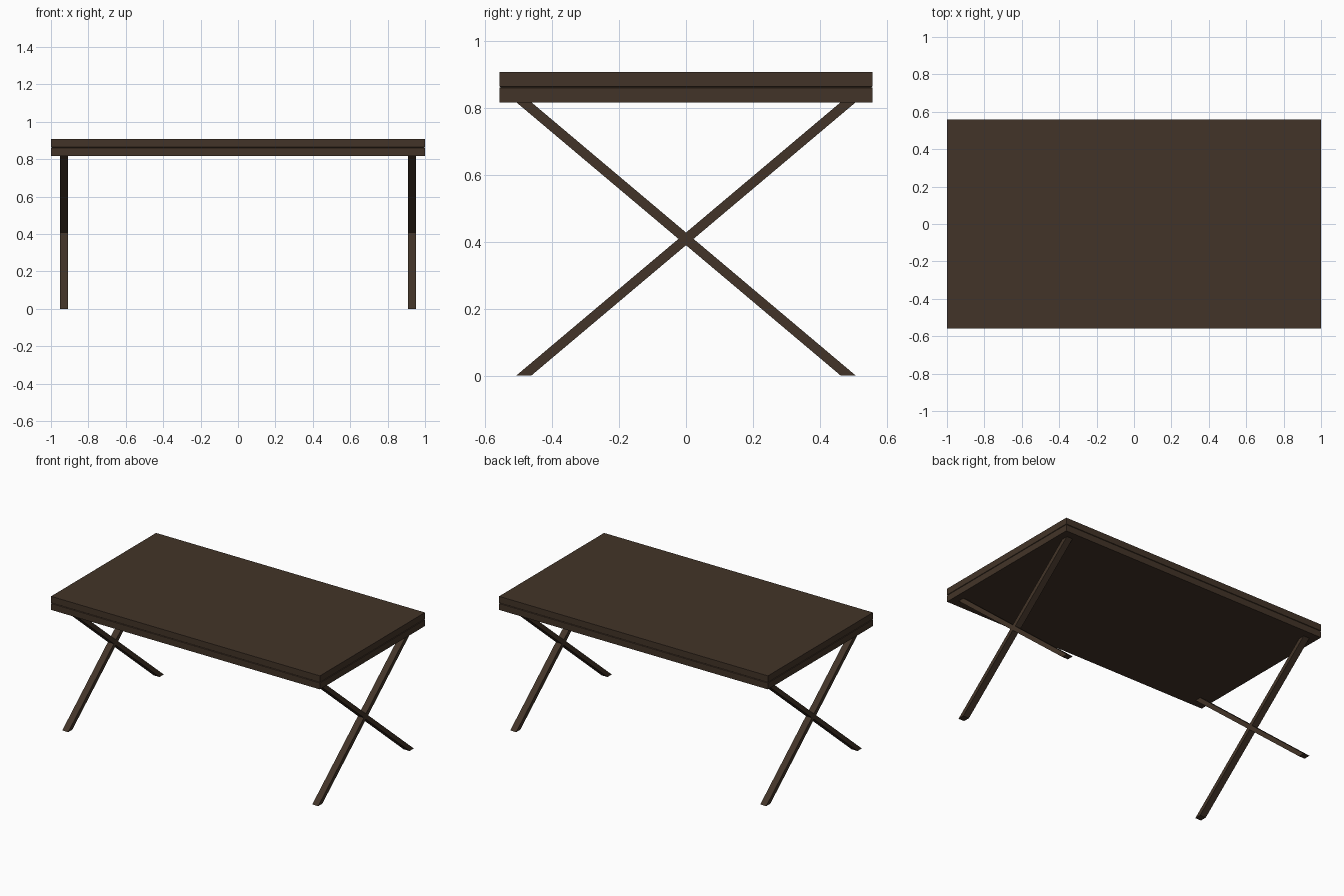
import bpy, bmesh

if "Cube" in bpy.data.objects:
    bpy.data.objects.remove(bpy.data.objects["Cube"])

wood = bpy.data.materials.new("dark_wood")
wood.diffuse_color = (0.055, 0.034, 0.021, 1)
wood.use_nodes = True
wood.node_tree.nodes["Principled BSDF"].inputs["Base Color"].default_value = wood.diffuse_color


def prism(name, profile, x0, x1):
    """Extrude a closed (y, z) profile from x0 to x1."""
    bm = bmesh.new()
    face = bm.faces.new([bm.verts.new((x0, y, z)) for y, z in profile])
    ext = bmesh.ops.extrude_face_region(bm, geom=[face])
    moved = [v for v in ext["geom"] if isinstance(v, bmesh.types.BMVert)]
    bmesh.ops.translate(bm, verts=moved, vec=(x1 - x0, 0, 0))
    bmesh.ops.recalc_face_normals(bm, faces=bm.faces)
    mesh = bpy.data.meshes.new(name)
    bm.to_mesh(mesh)
    bm.free()
    mesh.materials.append(wood)
    obj = bpy.data.objects.new(name, mesh)
    bpy.context.collection.objects.link(obj)
    return obj


def stacked_top(name, rings):
    """Rectangular slab lofted through (inset, z) rings."""
    bm = bmesh.new()
    loops = []
    for inset, z in rings:
        x, y = 1.0 - inset, 0.558 - inset
        loops.append([bm.verts.new((sx * x, sy * y, z))
                      for sx, sy in ((-1, -1), (1, -1), (1, 1), (-1, 1))])
    for a, b in zip(loops, loops[1:]):
        for i in range(4):
            j = (i + 1) % 4
            bm.faces.new((a[i], a[j], b[j], b[i]))
    bm.faces.new(loops[0][::-1])
    bm.faces.new(loops[-1])
    mesh = bpy.data.meshes.new(name)
    bm.to_mesh(mesh)
    bm.free()
    mesh.materials.append(wood)
    bpy.context.collection.objects.link(bpy.data.objects.new(name, mesh))


# Table top with a fine groove around the middle of its edge
stacked_top("table_top", [(0, 0.817), (0, 0.860), (0.004, 0.8625),
                          (0, 0.865), (0, 0.908)])

# Crossed leg pairs, cut flat at the floor and under the top
FOOT, INNER, HEIGHT, HALF = 0.508, 0.463, 0.818, 0.022
for side, cx in (("left", -0.93), ("right", 0.93)):
    for lean, s in (("forward", 1), ("backward", -1)):
        profile = [(-s * FOOT, 0), (-s * INNER, 0),
                   (s * FOOT, HEIGHT), (s * INNER, HEIGHT)]
        prism(f"{side}_{lean}_leg", profile, cx - HALF, cx + HALF)
